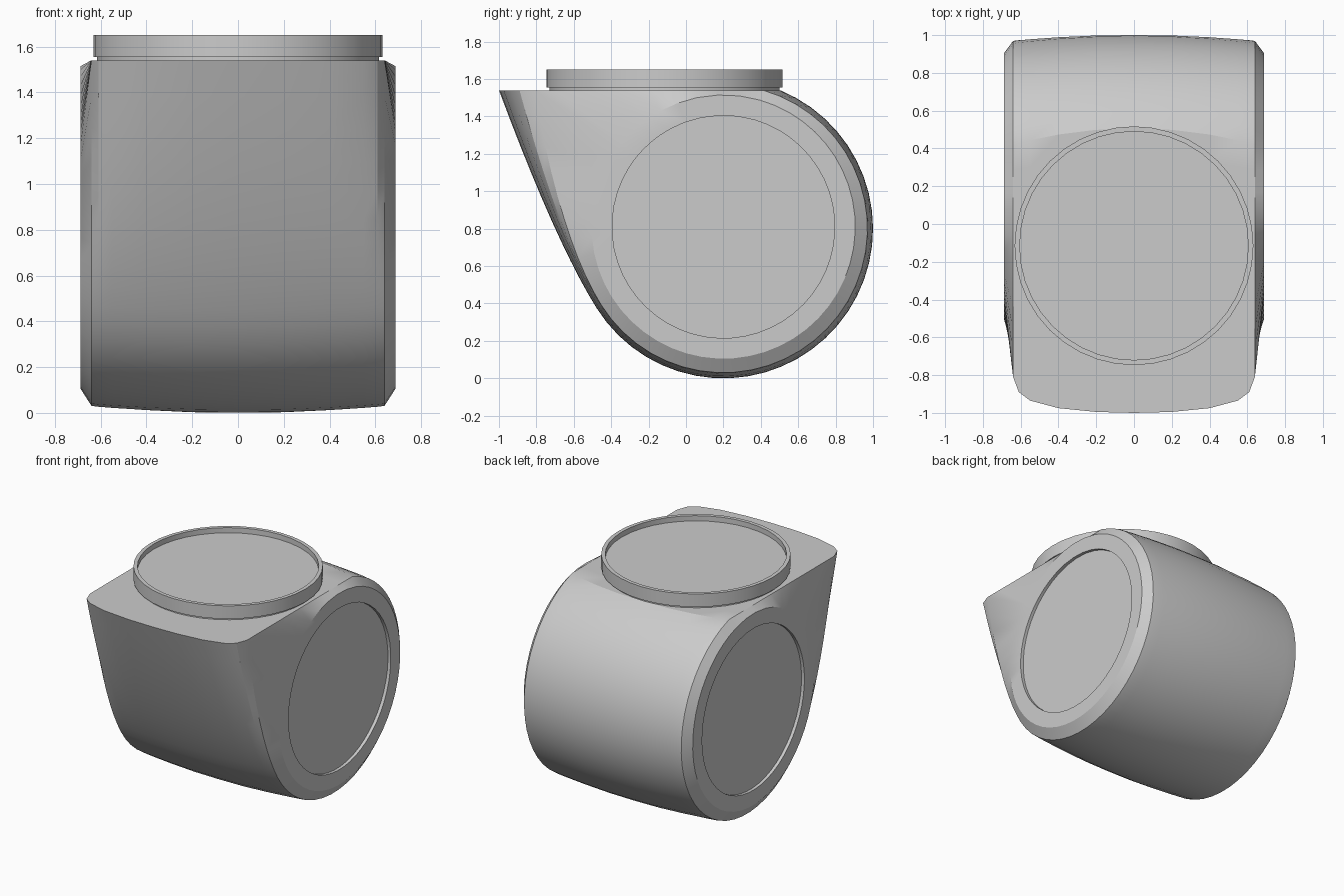
import bpy, bmesh
from math import cos, sin, pi, asin, atan2, radians
from mathutils import Vector

if "Cube" in bpy.data.objects:
    bpy.data.objects.remove(bpy.data.objects["Cube"])

CY, CZ, TOP = 0.2, 0.8, 1.54


def section(r, tip):
    """Side outline (y, z): flat top, round back and belly, bowed front up to the tip."""
    c = Vector((CY, CZ))
    a0, a1 = asin((TOP - CZ) / r), radians(-148)
    start = c + r * Vector((cos(a0), sin(a0)))
    end = c + r * Vector((cos(a1), sin(a1)))
    t = Vector((tip, TOP))
    ctrl = end + 0.413 * Vector((sin(a1), -cos(a1)))
    pts = [t.lerp(start, i / 10) for i in range(10)]
    for i in range(32):
        a = a0 + (a1 - a0) * i / 32
        pts.append(c + r * Vector((cos(a), sin(a))))
    for i in range(10):
        k = i / 10
        pts.append(end.lerp(ctrl, k).lerp(ctrl.lerp(t, k), k))
    return pts


def loft(name, rings):
    """Skin closed rings of equal length and cap both ends."""
    bm = bmesh.new()
    loops = [[bm.verts.new(p) for p in ring] for ring in rings]
    n = len(loops[0])
    for a, b in zip(loops, loops[1:]):
        for i in range(n):
            j = (i + 1) % n
            bm.faces.new((a[i], a[j], b[j], b[i]))
    bm.faces.new(loops[0])
    bm.faces.new(loops[-1])
    bmesh.ops.recalc_face_normals(bm, faces=bm.faces)
    mesh = bpy.data.meshes.new(name)
    bm.to_mesh(mesh)
    bm.free()
    ob = bpy.data.objects.new(name, mesh)
    bpy.context.collection.objects.link(ob)
    bpy.context.view_layer.objects.active = ob
    ob.select_set(True)
    bpy.ops.object.shade_smooth_by_angle(angle=radians(22))
    ob.select_set(False)
    return ob


# Jar body: barrelled across its width, with bevelled side rims and recessed round side panels
stations = [(0, 0.80, -1.0), (0.2, 0.798, -0.995), (0.4, 0.789, -0.975),
            (0.55, 0.779, -0.935), (0.61, 0.774, -0.89), (0.64, 0.77, -0.81)]
half = [[(x, p.x, p.y) for p in section(r, tip)] for x, r, tip in stations]
angles = [atan2(z - CZ, y - CY) for _, y, z in half[-1]]
for x, r, cz in [(0.688, 0.705, 0.81), (0.688, 0.595, 0.81), (0.665, 0.595, 0.81)]:
    half.append([(x, CY + r * cos(a), cz + r * sin(a)) for a in angles])
mirrored = [[(-x, y, z) for x, y, z in ring] for ring in reversed(half[1:])]
loft("jar_body", mirrored + half)

# Lid: thin raised collar on a narrower neck, with a recessed top disc
lid = [(0.615, 1.50), (0.615, 1.555), (0.632, 1.555), (0.632, 1.65),
       (0.605, 1.65), (0.605, 1.612)]
loft("lid", [[(r * cos(2 * pi * i / 40), -0.115 + r * sin(2 * pi * i / 40), z)
              for i in range(40)] for r, z in lid])
